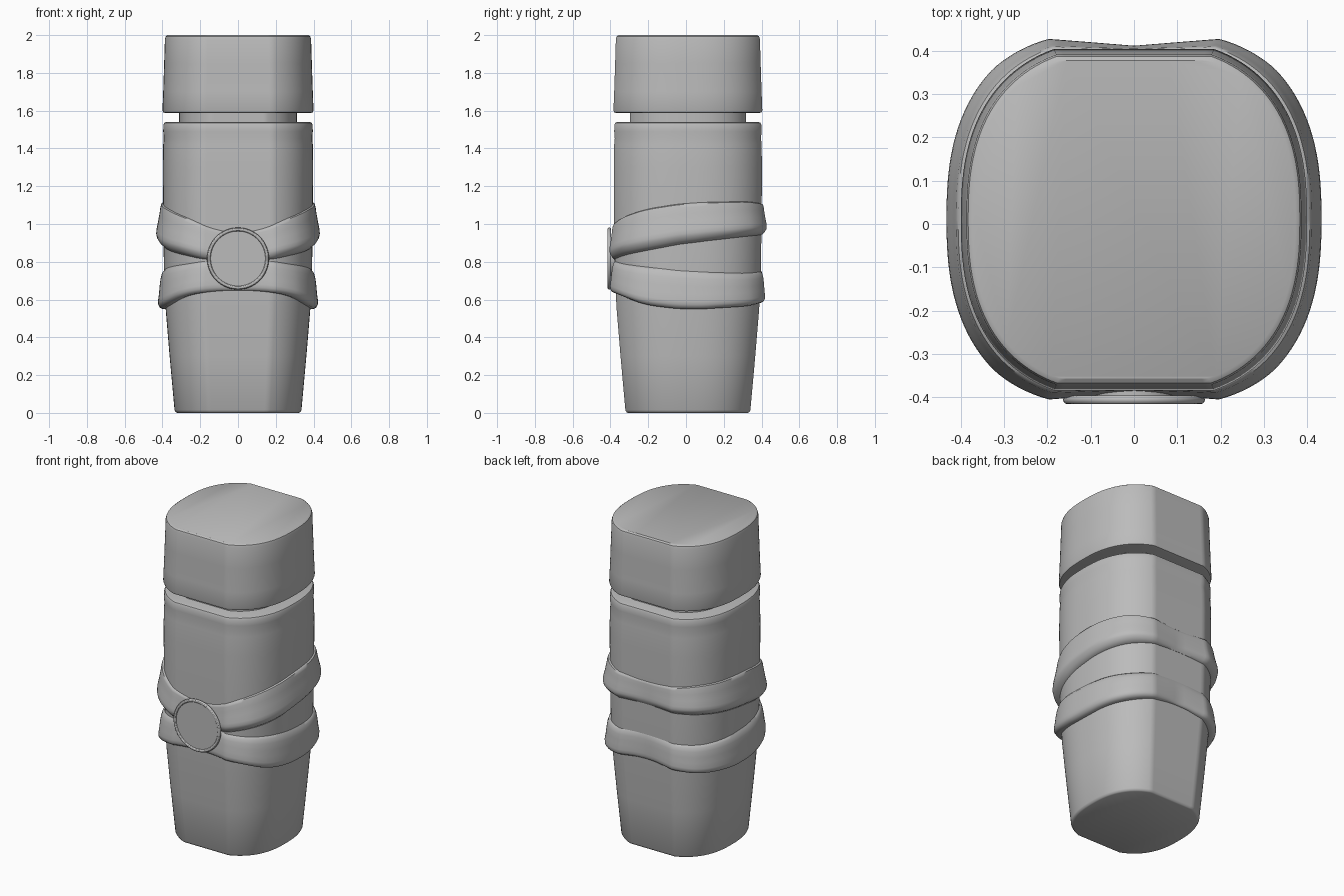
import bpy, bmesh, math
from mathutils import Matrix

cube = bpy.data.objects.get("Cube")
if cube:
    bpy.data.objects.remove(cube, do_unlink=True)

SEG = 128
CY = 0.01  # the vessel sits slightly behind the badge-side centre

grey = bpy.data.materials.new("plain grey")
grey.use_nodes = True
grey.diffuse_color = (0.5, 0.5, 0.5, 1)
grey.node_tree.nodes["Principled BSDF"].inputs["Base Color"].default_value = (0.5, 0.5, 0.5, 1)


def finish(name, bm, angle=35):
    bmesh.ops.recalc_face_normals(bm, faces=bm.faces)
    mesh = bpy.data.meshes.new(name)
    bm.to_mesh(mesh)
    bm.free()
    obj = bpy.data.objects.new(name, mesh)
    bpy.context.collection.objects.link(obj)
    mesh.materials.append(grey)
    bpy.ops.object.select_all(action="DESELECT")
    obj.select_set(True)
    bpy.context.view_layer.objects.active = obj
    bpy.ops.object.shade_smooth_by_angle(angle=math.radians(angle))
    return obj


def section(i):
    """Unit outline: full round sides, flattened front and back."""
    a = 2 * math.pi * i / SEG
    c, s = math.cos(a), math.sin(a)
    x = math.copysign(abs(c) ** 0.8, c)
    y = math.copysign(abs(s) ** 0.8, s) * 1.05
    return x, max(-0.985, min(0.985, y))


def loft(bm, rings, closed=False):
    """Skin rings of points; cap the ends, or join last ring to first."""
    loops = [[bm.verts.new(p) for p in ring] for ring in rings]
    pairs = list(zip(loops, loops[1:]))
    if closed:
        pairs.append((loops[-1], loops[0]))
    for a, b in pairs:
        n = len(a)
        for i in range(n):
            j = (i + 1) % n
            bm.faces.new((a[i], a[j], b[j], b[i]))
    if not closed:
        bm.faces.new(loops[0])
        bm.faces.new(loops[-1])


def vessel(name, profile):
    bm = bmesh.new()
    outline = [section(i) for i in range(SEG)]
    loft(bm, [[(x * r, CY + y * r, z) for x, y in outline] for z, r in profile])
    return finish(name, bm)


def interp(keys, u):
    for (u0, a), (u1, b) in zip(keys, keys[1:]):
        if u <= u1:
            return a + (b - a) * (u - u0) / (u1 - u0)
    return keys[-1][1]


# Main vessel, neck and cap
BODY = [(0, 0.322), (0.004, 0.33), (0.015, 0.336), (0.3, 0.362), (0.55, 0.383),
        (0.7, 0.391), (1.0, 0.396), (1.3, 0.398), (1.42, 0.396), (1.455, 0.393),
        (1.49, 0.396), (1.525, 0.395), (1.536, 0.39), (1.54, 0.38)]
vessel("body", BODY)
vessel("neck", [(1.53, 0.312), (1.6, 0.312)])
vessel("cap", [(1.588, 0.385), (1.591, 0.396), (1.602, 0.4), (1.7, 0.396),
               (1.85, 0.391), (1.98, 0.387), (1.993, 0.383), (2.0, 0.373)])


def smooth_edge(keys):
    """Edge height all around, keyed from front (0) to back (1)."""
    raw = []
    for i in range(SEG):
        x, y = section(i)
        raw.append(interp(keys, math.atan2(abs(x), -y) / math.pi))
    return [sum(raw[(i + k) % SEG] for k in range(-3, 4)) / 7 for i in range(SEG)]


def wrap(name, low, high, fold):
    """Draped band lying over the body, with a folded cross-section."""
    lo, hi = smooth_edge(low), smooth_edge(high)
    rings = []
    for v, lift in fold:
        ring = []
        for i in range(SEG):
            x, y = section(i)
            z = lo[i] + (hi[i] - lo[i]) * v
            thick = 0.012 + 0.026 * min(1, abs(x) / 0.75)
            r = interp(BODY, z) + thick * lift
            ring.append((x * r, CY + y * r, z))
        rings.append(ring)
    bm = bmesh.new()
    loft(bm, rings, closed=True)
    finish(name, bm, 50)


wrap("upper_wrap",
     [(0, 0.81), (0.13, 0.81), (0.2, 0.83), (0.5, 0.9), (0.75, 0.935), (1, 0.955)],
     [(0, 0.95), (0.1, 0.97), (0.2, 1.03), (0.33, 1.08), (0.5, 1.113), (0.75, 1.12), (1, 1.09)],
     [(0, -0.4), (0.0, 0.1), (0.08, 0.6), (0.17, 0.92), (0.25, 1), (0.35, 0.94),
      (0.55, 0.7), (0.75, 0.5), (0.9, 0.38), (0.98, 0.25), (1, 0), (1, -0.4)])
wrap("lower_wrap",
     [(0, 0.65), (0.1, 0.645), (0.2, 0.625), (0.33, 0.57), (0.5, 0.545), (0.75, 0.565), (1, 0.61)],
     [(0, 0.81), (0.13, 0.805), (0.2, 0.79), (0.5, 0.748), (0.75, 0.738), (1, 0.76)],
     [(0, -0.4), (0.0, 0.4), (0.04, 0.8), (0.12, 1), (0.22, 1), (0.4, 0.82),
      (0.6, 0.68), (0.8, 0.5), (0.93, 0.3), (1, 0), (1, -0.4)])

# Round badge: stem, plate and raised rim
BADGE_Z = 0.817


def disc(name, radius, y_front, y_back):
    bm = bmesh.new()
    bmesh.ops.create_cone(bm, cap_ends=True, segments=64, radius1=radius, radius2=radius,
                          depth=y_back - y_front)
    bm.transform(Matrix.Translation((0, (y_front + y_back) / 2, BADGE_Z))
                 @ Matrix.Rotation(math.pi / 2, 4, "X"))
    finish(name, bm)


disc("badge_stem", 0.1, -0.402, -0.37)
disc("badge_plate", 0.155, -0.409, -0.398)
bpy.ops.mesh.primitive_torus_add(major_radius=0.154, minor_radius=0.01, major_segments=64,
                                 minor_segments=12, location=(0, -0.406, BADGE_Z),
                                 rotation=(math.pi / 2, 0, 0))
rim = bpy.context.object
rim.name = "badge_rim"
rim.data.materials.append(grey)
bpy.ops.object.shade_smooth_by_angle()
